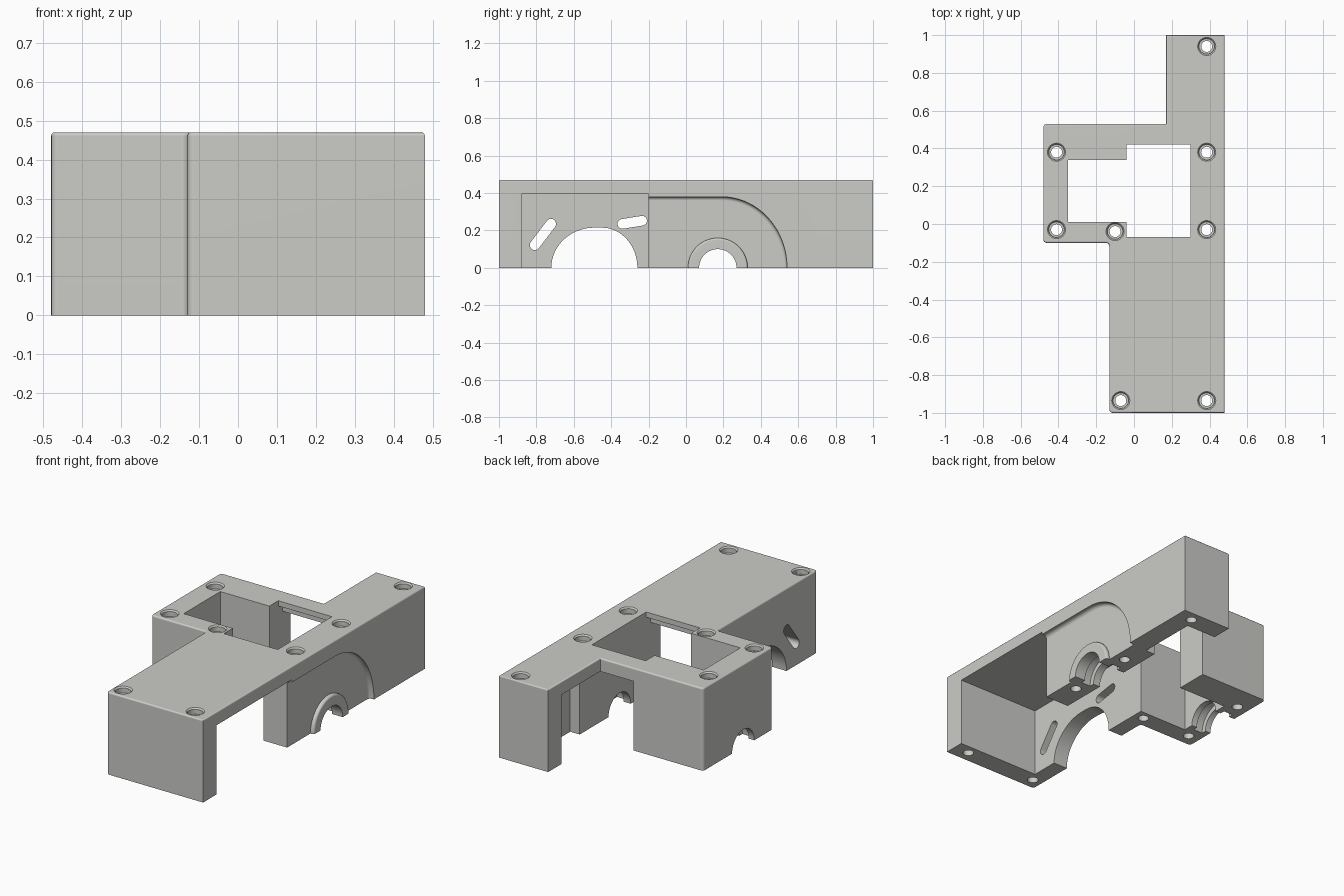
import bpy, bmesh, math
from mathutils import Vector

if "Cube" in bpy.data.objects:
    bpy.data.objects.remove(bpy.data.objects["Cube"])

# ---------- helpers ----------
def prism(name, pts, axis, a, b):
    """Extrude a 2D outline: axis 'z' uses (x, y) points, axis 'x' uses (y, z) points."""
    bm = bmesh.new()
    place = (lambda p, t: (p[0], p[1], t)) if axis == 'z' else (lambda p, t: (t, p[0], p[1]))
    face = bm.faces.new([bm.verts.new(place(p, a)) for p in pts])
    out = bmesh.ops.extrude_face_region(bm, geom=[face], use_keep_orig=True)
    step = Vector((0, 0, b - a)) if axis == 'z' else Vector((b - a, 0, 0))
    bmesh.ops.translate(bm, vec=step, verts=[v for v in out['geom'] if isinstance(v, bmesh.types.BMVert)])
    bmesh.ops.recalc_face_normals(bm, faces=bm.faces[:])
    return to_object(name, bm)

def to_object(name, bm):
    me = bpy.data.meshes.new(name)
    bm.to_mesh(me)
    bm.free()
    ob = bpy.data.objects.new(name, me)
    bpy.context.collection.objects.link(ob)
    return ob

def round_edges(ob, width, pick, segments=3):
    bm = bmesh.new()
    bm.from_mesh(ob.data)
    edges = [e for e in bm.edges if pick(e)]
    bmesh.ops.bevel(bm, geom=edges, offset=width, segments=segments, profile=0.5, affect='EDGES')
    bm.to_mesh(ob.data)
    bm.free()

def cone(name, x, y, z0, z1, r0, r1):
    bm = bmesh.new()
    bmesh.ops.create_cone(bm, cap_ends=True, segments=32, radius1=r0, radius2=r1, depth=z1 - z0)
    bmesh.ops.translate(bm, vec=(x, y, (z0 + z1) / 2), verts=bm.verts[:])
    return to_object(name, bm)

def arc(cy, cz, ry, rz, start, end, n=24):
    return [(cy + ry * math.cos(math.radians(start + (end - start) * i / n)),
             cz + rz * math.sin(math.radians(start + (end - start) * i / n))) for i in range(n + 1)]

def dome(cy, r, bottom=-.2):
    """Half disc continued straight down below the base."""
    return arc(cy, 0, r, r, 0, 180, 32) + [(cy - r, bottom), (cy + r, bottom)]

def slot(p, q, r):
    """Round-ended slot outline between two points."""
    ang = math.degrees(math.atan2(q[1] - p[1], q[0] - p[0]))
    return arc(*q, r, r, ang - 90, ang + 90, 10) + arc(*p, r, r, ang + 90, ang + 270, 10)

def boolean(body, tool, op='DIFFERENCE'):
    mod = body.modifiers.new("cut", 'BOOLEAN')
    mod.operation, mod.object, mod.solver = op, tool, 'EXACT'
    bpy.context.view_layer.objects.active = body
    bpy.ops.object.modifier_apply(modifier=mod.name)
    bpy.data.objects.remove(tool, do_unlink=True)

TOP, ROOF = 0.47, 0.395

# ---------- outer shell ----------
outline = [(-.13, -1), (.48, -1), (.48, 1), (.17, 1), (.17, .53), (-.48, .53), (-.48, -.1), (-.13, -.1)]
housing = prism("gear_housing", outline, 'z', 0, TOP)
round_edges(housing, .018, lambda e: abs(e.verts[0].co.z - e.verts[1].co.z) > .1 and e.verts[0].co.x < 0, 4)
round_edges(housing, .009, lambda e: min(v.co.z for v in e.verts) > TOP - .01)

# ---------- inner cavity, open on the right front and at the left rear ----------
cavity = [(-.04, -.88), (.6, -.88), (.6, -.2), (.3, -.2), (.3, .53), (.36, .53), (.36, .88), (-.04, .88)]
boolean(housing, prism("cavity_cutter", cavity, 'z', -.1, ROOF))

# ---------- top window with thinned ceiling, and side pocket ----------
boolean(housing, prism("ceiling_cutter", [(-.04, -.11), (.3, -.11), (.3, .46), (-.04, .46)], 'z', ROOF - .05, .44))
window = [(-.04, -.07), (.30, -.07), (.30, .42), (-.04, .42)]
boolean(housing, prism("window_cutter", window, 'z', ROOF - .05, 1))
pocket = [(-.35, .01), (0, .01), (0, .34), (-.35, .34)]
boolean(housing, prism("pocket_cutter", pocket, 'z', -.1, 1))

# ---------- shallow recess on the right wall, leaving a raised bearing boss ----------
recess = [(-.3, -.2), (.54, -.2)] + arc(.19, 0, .35, .38, 0, 90) + [(-.3, .38)]
cutter = prism("recess_cutter", recess, 'x', .45, .6)
round_edges(cutter, .02, lambda e: all(v.co.x < .46 for v in e.verts), 4)
boss = prism("bearing_boss", dome(.17, .16, -.4), 'x', .40, .472)
round_edges(boss, .012, lambda e: all(v.co.x > .47 for v in e.verts))
boolean(cutter, boss)
boolean(housing, cutter)

# ---------- bearing bores with inner grooves ----------
for x0, x1, mid in ((.25, .6, .375), (-.6, -.30, -.415)):
    boolean(housing, prism("bore_cutter", dome(.17, .1), 'x', x0, x1))
    boolean(housing, prism("groove_cutter", dome(.17, .128), 'x', mid - .03, mid + .03))

# ---------- large arch and two slots in the left front wall ----------
arch = arc(-.45, 0, .19, .215, 0, 90, 16) + arc(-.49, 0, .23, .215, 90, 180, 16)
arch += [(-.72, -.1), (-.26, -.1)]
boolean(housing, prism("arch_cutter", arch, 'x', -.3, .05))
boolean(housing, prism("rear_slot_cutter", slot((-.34, .235), (-.235, .252), .026), 'x', -.3, .05))
boolean(housing, prism("front_slot_cutter", slot((-.808, .122), (-.722, .235), .027), 'x', -.3, .05))

# ---------- counterbored screw holes ----------
for x, y in ((-.41, .38), (-.41, -.03), (-.1, -.04), (.385, .38), (.385, -.03),
             (.385, .94), (-.07, -.935), (.385, -.935)):
    boolean(housing, cone("screw_cutter", x, y, -.1, 1, .029, .029))
    boolean(housing, cone("counterbore_cutter", x, y, TOP - .035, TOP + .05, .041, .041))
    boolean(housing, cone("chamfer_cutter", x, y, TOP - .01, TOP + .01, .039, .057))

# ---------- colour and shading ----------
grey = bpy.data.materials.new("warm_grey")
grey.diffuse_color = (.6, .6, .575, 1)
grey.use_nodes = True
grey.node_tree.nodes["Principled BSDF"].inputs["Base Color"].default_value = grey.diffuse_color
housing.data.materials.clear()
housing.data.materials.append(grey)
bpy.ops.object.select_all(action='DESELECT')
housing.select_set(True)
bpy.context.view_layer.objects.active = housing
bpy.ops.object.shade_smooth_by_angle(angle=math.radians(32))
# keep the large flat faces evenly shaded beside the rounded edges
flat = housing.modifiers.new("even_shading", 'WEIGHTED_NORMAL')
flat.keep_sharp = True
bpy.ops.object.modifier_apply(modifier=flat.name)
